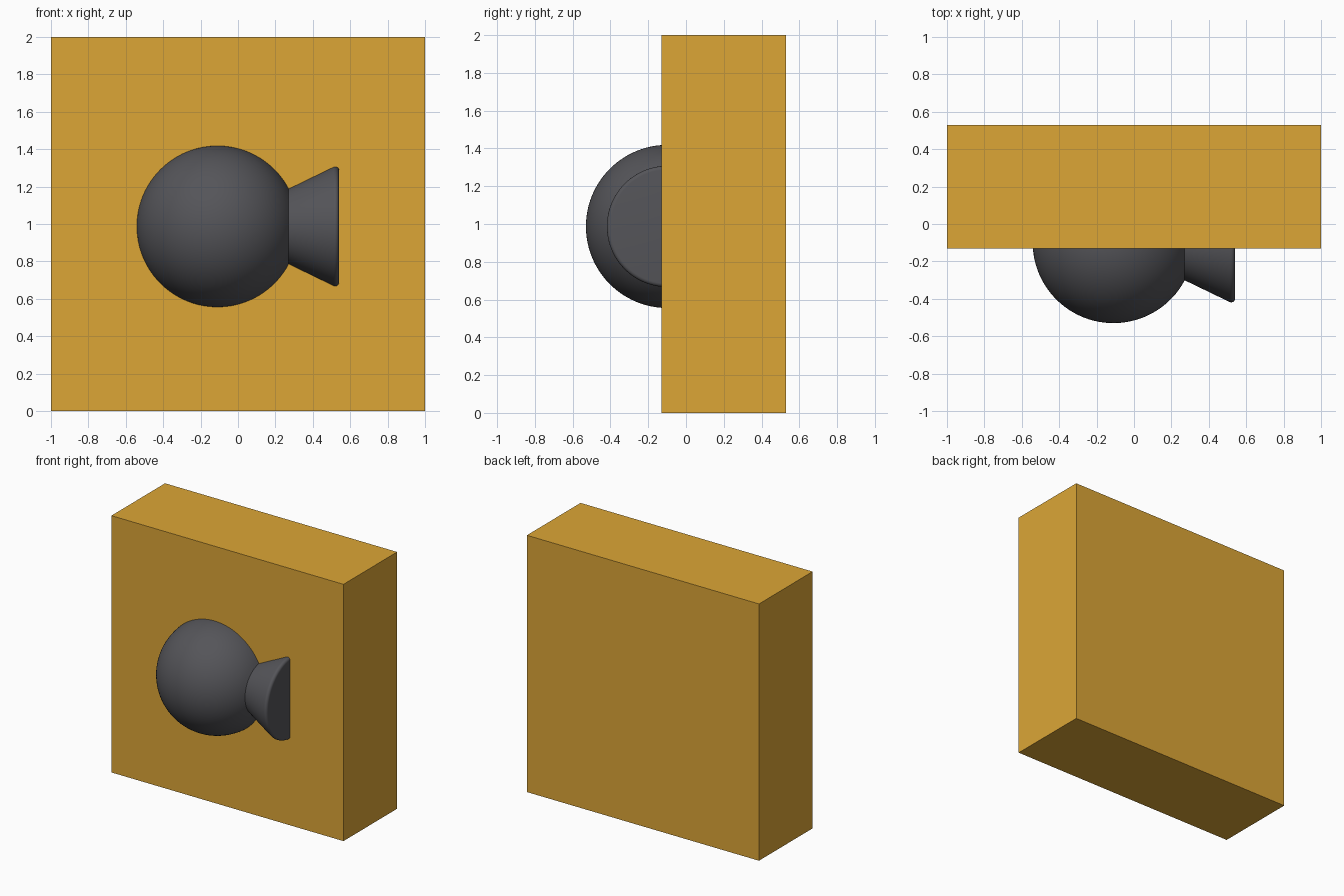
import bpy, bmesh
from math import sin, cos, pi, acos, radians
from mathutils import Matrix

if "Cube" in bpy.data.objects:
    bpy.data.objects.remove(bpy.data.objects["Cube"])


def material(name, color):
    m = bpy.data.materials.new(name)
    m.diffuse_color = color
    m.use_nodes = True
    m.node_tree.nodes["Principled BSDF"].inputs["Base Color"].default_value = m.diffuse_color
    return m


def add_object(name, bm, mat):
    mesh = bpy.data.meshes.new(name)
    bmesh.ops.recalc_face_normals(bm, faces=bm.faces)
    bm.to_mesh(mesh)
    bm.free()
    obj = bpy.data.objects.new(name, mesh)
    mesh.materials.append(mat)
    bpy.context.collection.objects.link(obj)
    return obj


yellow = material("yellow", (0.716, 0.381, 0.037, 1))
dark = material("dark_grey", (0.09, 0.09, 0.1, 1))

# Thick square slab
bm = bmesh.new()
bmesh.ops.create_cube(bm, size=1, matrix=Matrix.Translation((0, 0.2, 1)) @ Matrix.Diagonal((2, 0.66, 2, 1)))
add_object("slab", bm, yellow)

# Ball with a flared end, lathed around the x axis and half sunk in the slab
R, neck_x, neck_r = 0.432, 0.381, 0.203
end_angle = pi - acos(neck_x / R)
profile = [(-R * cos(end_angle * i / 40), R * sin(end_angle * i / 40)) for i in range(41)]
profile[-1] = (neck_x, neck_r)
# Flare with a small rounded rim and flat cap
rim_x, rim_r, rr = 0.65, 0.321, 0.02
for i in range(7):
    a = radians(114 - 114 * i / 6)
    profile.append((rim_x - rr + rr * cos(a), rim_r - rr + rr * sin(a)))
profile.append((rim_x, 0))

bm = bmesh.new()
verts = [bm.verts.new((x, 0, r)) for x, r in profile]
edges = [bm.edges.new(pair) for pair in zip(verts, verts[1:])]
bmesh.ops.spin(bm, geom=verts + edges, cent=(0, 0, 0), axis=(1, 0, 0), angle=2 * pi, steps=96)
bmesh.ops.remove_doubles(bm, verts=bm.verts, dist=0.0002)
knob = add_object("flared_ball", bm, dark)
knob.location = (-0.11, -0.098, 0.987)

bpy.context.view_layer.objects.active = knob
knob.select_set(True)
bpy.ops.object.shade_smooth_by_angle(angle=radians(30))
